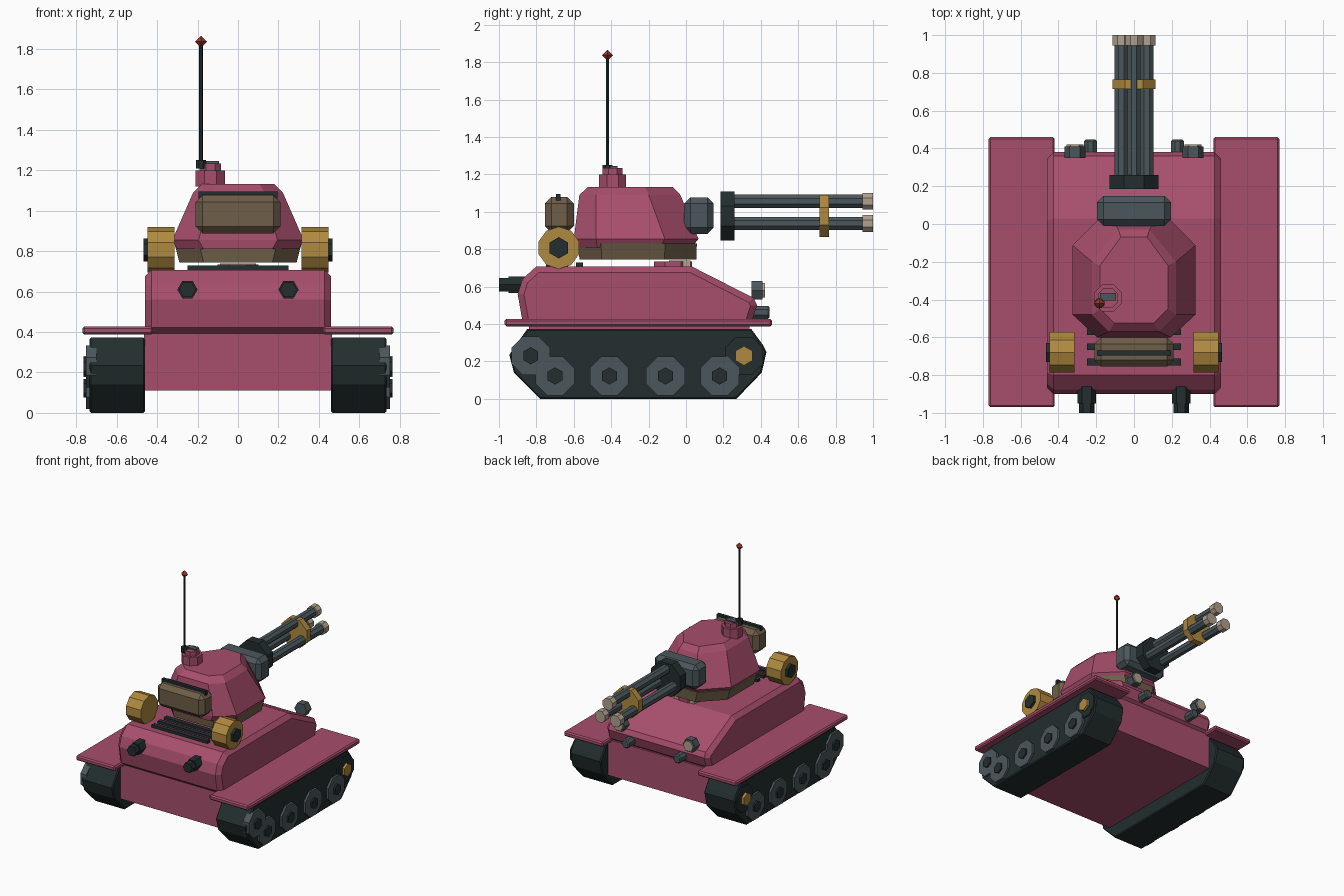
import bpy, bmesh, math

cube = bpy.data.objects.get("Cube")
if cube:
    bpy.data.objects.remove(cube, do_unlink=True)


def material(name, r, g, b):
    m = bpy.data.materials.new(name)
    m.use_nodes = True
    m.diffuse_color = (r, g, b, 1)
    m.node_tree.nodes["Principled BSDF"].inputs["Base Color"].default_value = (r, g, b, 1)
    return m


PINK = material("rose armour", .39, .076, .15)
DARK = material("dark rubber", .017, .027, .028)
SLATE = material("slate metal", .071, .095, .107)
GOLD = material("brass", .434, .254, .05)
BROWN = material("brown canvas", .156, .112, .065)
BEIGE = material("pale steel", .434, .36, .27)
RED = material("red tip", .35, .038, .026)


def loft(name, rings, mat, bevel=0, limit=60):
    """Skin a stack of equal-length point rings and cap both ends."""
    bm = bmesh.new()
    loops = [[bm.verts.new(p) for p in ring] for ring in rings]
    n = len(loops[0])
    for low, high in zip(loops, loops[1:]):
        for i in range(n):
            j = (i + 1) % n
            bm.faces.new((low[i], low[j], high[j], high[i]))
    bm.faces.new(loops[0])
    bm.faces.new(loops[-1])
    bmesh.ops.recalc_face_normals(bm, faces=bm.faces)
    mesh = bpy.data.meshes.new(name)
    bm.to_mesh(mesh)
    bm.free()
    mesh.materials.append(mat)
    ob = bpy.data.objects.new(name, mesh)
    bpy.context.collection.objects.link(ob)
    if bevel:
        mod = ob.modifiers.new("Bevel", "BEVEL")
        mod.width, mod.segments = bevel, 1
        mod.limit_method = "ANGLE"
        mod.angle_limit = math.radians(limit)
        mod.use_clamp_overlap = False
    return ob


def place(axis, d, u, v):
    return {"x": (d, u, v), "y": (u, d, v), "z": (u, v, d)}[axis]


def prism(name, pts, axis, a, b, mat, bevel=0):
    return loft(name, [[place(axis, d, u, v) for u, v in pts] for d in (a, b)], mat, bevel)


def box(name, x, y, z, mat, bevel=0):
    pts = [(x[0], y[0]), (x[1], y[0]), (x[1], y[1]), (x[0], y[1])]
    return prism(name, pts, "z", z[0], z[1], mat, bevel)


def disc(name, axis, u, v, a, b, r, sides, mat, turn=0.0, bevel=0):
    """Regular prism; turn is a fraction of one side."""
    step = math.tau / sides
    pts = [(u + r * math.cos((i + turn) * step), v + r * math.sin((i + turn) * step))
           for i in range(sides)]
    return prism(name, pts, axis, a, b, mat, bevel)


def octagon(z, hw, back, front, cb, cf):
    """Chamfered rectangle; cb and cf are the rear and front corner cuts."""
    half = [(hw - cb[0], back), (hw, back + cb[1]), (hw, front - cf[1]), (hw - cf[0], front)]
    return [(x, y, z) for x, y in half + [(-x, y) for x, y in reversed(half)]]


# Hull
box("lower_hull", (-.465, .465), (-.84, .34), (.11, .40), PINK)
prism("upper_hull", [(-.87, .39), (-.90, .56), (-.875, .64), (-.80, .708), (.03, .708),
                     (.36, .54), (.38, .50), (.345, .39)], "x", -.46, .46, PINK, .033)
for i in range(3):
    y = -.73 + i * .08
    box("grille_bar", (-.25, .25), (y - .018, y + .018), (.69, .728), DARK)
disc("deck_hatch", "z", 0, -.07, .70, .735, .11, 8, PINK, .5)
box("deck_plate", (-.09, .09), (-.09, .025), (.70, .74), BEIGE)

# Running gear, fenders and paired fittings
track = [(-.945, .235), (-.85, .372), (.35, .372), (.41, .29), (.43, .25),
         (.405, .14), (.27, 0), (-.78, 0), (-.92, .14)]
for s, side in ((1, "left"), (-1, "right")):
    prism(side + "_track", track, "x", s * .46, s * .735, DARK, .008)
    box(side + "_fender", sorted((s * .42, s * .77)), (-.97, .46), (.387, .427), PINK, .01)
    for k, (y, z) in enumerate([(-.70, .122), (-.41, .122), (-.11, .122), (.18, .122), (-.83, .23)]):
        disc(f"{side}_wheel_{k}", "x", y, z, s * .70, s * .752, .112, 8, SLATE, .5)
        disc(f"{side}_wheel_hub_{k}", "x", y, z, s * .74, s * .765, .046, 6, DARK, .5)
    disc(side + "_sprocket", "x", .31, .23, s * .70, s * .745, .11, 8, DARK, .5)
    disc(side + "_sprocket_hub", "x", .31, .23, s * .74, s * .765, .052, 6, GOLD, .5)

    # Side drums
    disc(side + "_drum", "x", -.68, .807, s * .315, s * .447, .113, 10, GOLD, .5)
    disc(side + "_drum_cap", "x", -.68, .807, s * .44, s * .467, .057, 6, DARK, .5)

    # Exhausts and lamps
    disc(side + "_exhaust", "y", s * .25, .61, -.95, -.86, .05, 6, DARK)
    disc(side + "_exhaust_tip", "y", s * .25, .61, -1, -.94, .042, 6, DARK)
    disc(side + "_headlight", "y", s * .313, .58, .35, .41, .056, 6, SLATE)
    disc(side + "_headlight_lens", "y", s * .313, .58, .405, .422, .045, 6, BEIGE)
    disc(side + "_small_lamp", "y", s * .23, .462, .33, .447, .037, 8, SLATE, .5, .008)

# Turret
loft("turret_base", [octagon(.745, .29, -.57, .055, (.12, .12), (.17, .17)),
                     octagon(.83, .312, -.575, .058, (.12, .12), (.17, .17))], BROWN)
loft("turret", [octagon(.81, .30, -.595, .03, (.13, .12), (.17, .17)),
                octagon(.855, .325, -.60, .067, (.13, .12), (.18, .18)),
                octagon(1.09, .222, -.57, -.03, (.09, .09), (.14, .17)),
                octagon(1.132, .18, -.525, -.07, (.075, .075), (.11, .15))], PINK)

# Stowage bin behind the turret
box("stowage_bin", (-.21, .21), (-.755, -.60), (.888, 1.078), BROWN, .035)
box("bin_strap", (-.195, .195), (-.695, -.67), (1.06, 1.095), DARK)

# Cupola and antenna
disc("cupola", "z", -.137, -.392, 1.12, 1.20, .078, 8, PINK, .5)
disc("cupola_lid", "z", -.137, -.392, 1.19, 1.235, .058, 8, PINK, .5)
box("periscope", (-.18, -.095), (-.405, -.365), (1.225, 1.245), SLATE)
disc("antenna_base", "z", -.183, -.42, 1.21, 1.25, .028, 8, DARK, .5)
disc("antenna", "z", -.183, -.42, 1.23, 1.82, .009, 6, DARK)
bpy.ops.mesh.primitive_cone_add(vertices=4, radius1=.03, radius2=0, depth=.03,
                                location=(-.183, -.42, 1.85))
for name, z, flip in (("antenna_tip_top", 1.852, 0), ("antenna_tip_bottom", 1.822, math.pi)):
    if flip:
        bpy.ops.mesh.primitive_cone_add(vertices=4, radius1=.03, radius2=0, depth=.03)
    tip = bpy.context.object
    tip.name = name
    tip.location = (-.183, -.42, z)
    tip.rotation_euler.x = flip
    tip.data.materials.append(RED)

# Rotary gun
GUN_Z = .977
box("mantlet", (-.195, .195), (-.01, .148), (.882, 1.077), SLATE, .033)
disc("gun_collar", "y", 0, GUN_Z, .185, .26, .141, 8, DARK, .5)
disc("barrel_clamp", "y", 0, GUN_Z, .715, .765, .122, 8, GOLD, .5)
for i in range(3):
    a = math.pi / 2 + i * math.tau / 3
    x, z = .079 * math.cos(a), GUN_Z + .079 * math.sin(a)
    disc(f"barrel_{i}", "y", x, z, .25, .96, .038, 8, SLATE, .5)
    disc(f"muzzle_{i}", "y", x, z, .945, 1, .049, 8, BEIGE, .5)
